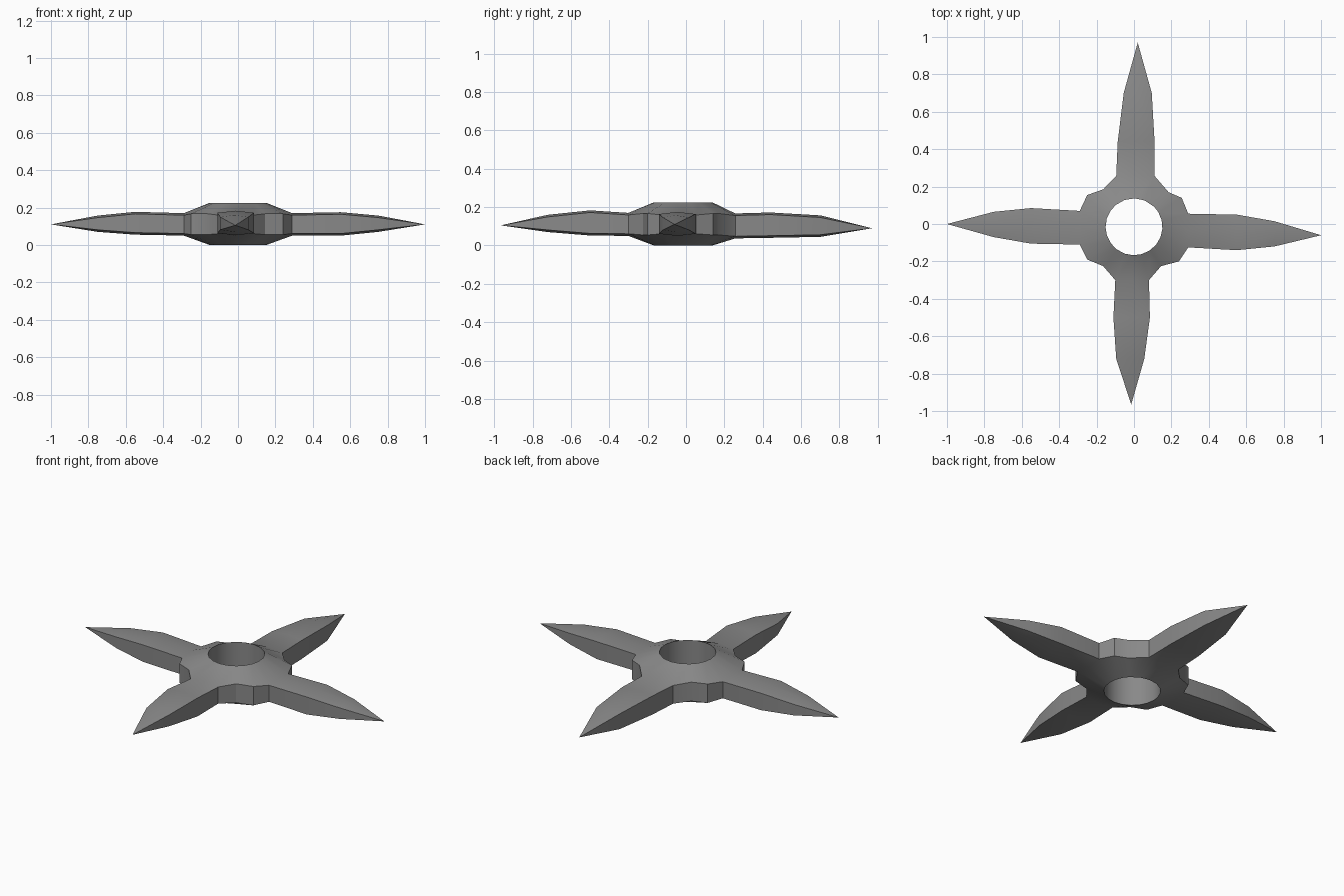
import bpy, bmesh
from math import atan2, cos, sin
from mathutils import Vector

if "Cube" in bpy.data.objects:
    bpy.data.objects.remove(bpy.data.objects["Cube"])

steel = bpy.data.materials.new("grey steel")
steel.use_nodes = True
colour = (0.25, 0.25, 0.25, 1)
steel.diffuse_color = colour
steel.node_tree.nodes["Principled BSDF"].inputs["Base Color"].default_value = colour

CENTRE_Y, HOLE, TOP = -0.015, 0.152, 0.225

# Blades: direction, tip, sections (distance, low side, high side, bottom, top), then the rim notch after it
# Sides are measured along the direction turned a quarter turn anticlockwise
blades = [
    ((1, 0), (1.0, -0.06, 0.11),
     [(0.29, -0.125, 0.055, 0.05, 0.17), (0.55, -0.14, 0.05, 0.05, 0.175), (0.75, -0.12, 0.015, 0.07, 0.157)],
     [(0.255, 0.14), (0.185, 0.17)]),
    ((0, 1), (0.97, -0.02, 0.09),
     [(0.257, -0.11, 0.095, 0.037, 0.167), (0.44, -0.11, 0.087, 0.04, 0.172), (0.7, -0.095, 0.055, 0.045, 0.157)],
     [(-0.165, 0.185), (-0.25, 0.155)]),
    ((-1, 0), (1.0, 0.0, 0.11),
     [(0.29, -0.07, 0.11, 0.05, 0.17), (0.55, -0.085, 0.105, 0.055, 0.177), (0.75, -0.065, 0.07, 0.07, 0.157)],
     [(-0.25, -0.19), (-0.165, -0.225)]),
    ((0, -1), (0.965, -0.015, 0.105),
     [(0.3, -0.1, 0.08, 0.05, 0.17), (0.5, -0.11, 0.085, 0.052, 0.183), (0.72, -0.095, 0.055, 0.07, 0.16)],
     [(0.145, -0.225), (0.24, -0.2)]),
]

bm = bmesh.new()
upper, lower, notch = [], [], []   # rim vertices and the walls left open between blades


def hexagon(direction, dist, lo, hi, bottom, top):
    """Flat-sided section with a low ridge above and below."""
    d = Vector((*direction, 0))
    side = Vector((-d.y, d.x, 0))
    mid, drop = (lo + hi) / 2, 0.011
    shape = [(lo, top - drop), (mid, top), (hi, top - drop),
             (hi, bottom + drop), (mid, bottom), (lo, bottom + drop)]
    return [bm.verts.new(d * dist + side * s + Vector((0, 0, z))) for s, z in shape]


# Blades taper from the rim to a point
for direction, tip, sections, corners in blades:
    rings = [hexagon(direction, *s) for s in sections]
    d = Vector((*direction, 0))
    point = bm.verts.new(d * tip[0] + Vector((-d.y, d.x, 0)) * tip[1] + Vector((0, 0, tip[2])))
    for i in range(6):
        j = (i + 1) % 6
        for a, b in zip(rings, rings[1:]):
            bm.faces.new((a[i], b[i], b[j], a[j]))
        bm.faces.new((rings[-1][i], point, rings[-1][j]))
    base = rings[0]
    upper += base[:3]
    lower += [base[5], base[4], base[3]]
    notch += [False, False, True]
    for x, y in corners:
        upper.append(bm.verts.new((x, y, 0.167)))
        lower.append(bm.verts.new((x, y, 0.055)))
        notch.append(True)


def hole_ring(z):
    ring = []
    for v in upper:
        a = atan2(v.co.y - CENTRE_Y, v.co.x)
        ring.append(bm.verts.new((HOLE * cos(a), CENTRE_Y + HOLE * sin(a), z)))
    return ring


# Hub: sloped top and bottom, round hole, notched rim
inner_top, inner_bottom = hole_ring(TOP), hole_ring(0)
count = len(upper)
for i in range(count):
    j = (i + 1) % count
    bm.faces.new((upper[i], upper[j], inner_top[j], inner_top[i]))
    bm.faces.new((inner_bottom[i], inner_bottom[j], lower[j], lower[i]))
    bm.faces.new((inner_top[i], inner_top[j], inner_bottom[j], inner_bottom[i]))
    if notch[i]:
        bm.faces.new((lower[i], lower[j], upper[j], upper[i]))
bmesh.ops.recalc_face_normals(bm, faces=bm.faces[:])

mesh = bpy.data.meshes.new("throwing_star")
bm.to_mesh(mesh)
bm.free()
mesh.materials.append(steel)
star = bpy.data.objects.new("throwing_star", mesh)
bpy.context.collection.objects.link(star)
bpy.context.view_layer.objects.active = star
star.select_set(True)
bpy.ops.object.shade_smooth_by_angle(angle=0.52)
